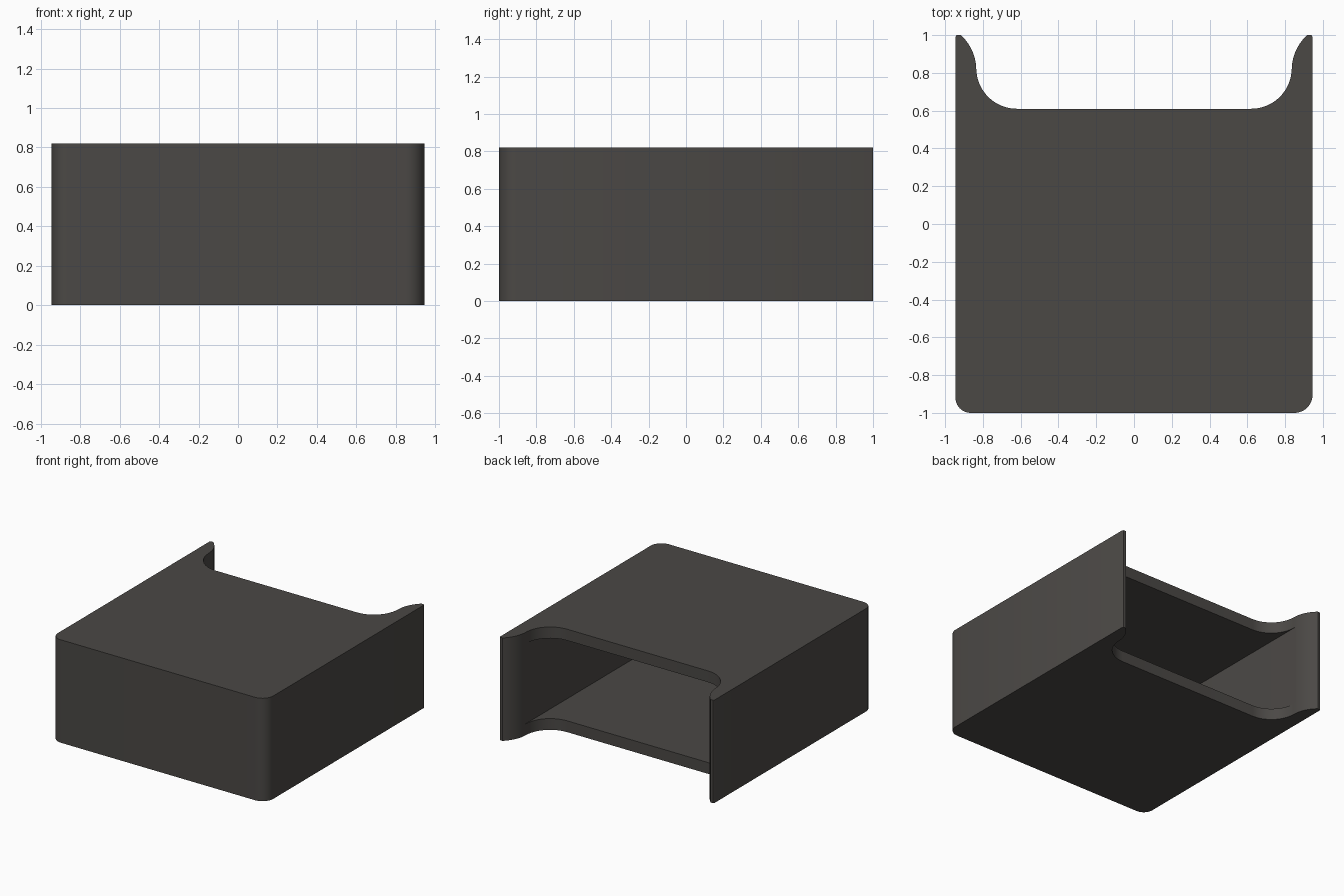
import bpy, bmesh
from math import cos, sin, radians

if "Cube" in bpy.data.objects:
    bpy.data.objects.remove(bpy.data.objects["Cube"])

W, H = 0.945, 0.82      # half width, height
WALL = 0.09


def arc(cx, cy, r, a0, a1, n=16):
    return [(cx + r * cos(radians(a0 + (a1 - a0) * i / n)),
             cy + r * sin(radians(a0 + (a1 - a0) * i / n))) for i in range(n + 1)]


def prism(name, pts, z0, z1):
    bm = bmesh.new()
    face = bm.faces.new([bm.verts.new((x, y, z0)) for x, y in pts])
    out = bmesh.ops.extrude_face_region(bm, geom=[face])
    for v in out["geom"]:
        if isinstance(v, bmesh.types.BMVert):
            v.co.z = z1
    bmesh.ops.recalc_face_normals(bm, faces=bm.faces)
    mesh = bpy.data.meshes.new(name)
    bm.to_mesh(mesh)
    bm.free()
    ob = bpy.data.objects.new(name, mesh)
    bpy.context.collection.objects.link(ob)
    return ob


# Half of the S-curved back edge, from the side tip to the straight middle
back = ([(W, 0.99), (W - 0.005, 1.0), (0.93, 1.0)]
        + arc(1.085, 0.815, 0.25, 132, 180)
        + arc(0.62, 0.825, 0.215, 0, -90)[1:])

# Full outline: rounded front corners, scooped back
outline = (arc(-W + 0.08, -0.92, 0.08, 180, 270, 10)
           + arc(W - 0.095, -0.905, 0.095, 270, 360, 10)
           + back + [(-x, y) for x, y in reversed(back)])
sleeve = prism("sleeve_body", outline, 0, H)

# Cavity open towards the back
c = 0.837
cutter = prism("cavity_cutter", [(-c, -1 + WALL), (c, -1 + WALL), (c, 1.2), (-c, 1.2)],
               WALL, H - WALL)
cutter.hide_render = True
mod = sleeve.modifiers.new("cavity", 'BOOLEAN')
mod.object = cutter
mod.operation = 'DIFFERENCE'
mod.solver = 'EXACT'
bpy.context.view_layer.objects.active = sleeve
sleeve.select_set(True)
bpy.ops.object.modifier_apply(modifier=mod.name)
bpy.data.objects.remove(cutter)
bpy.ops.object.shade_smooth_by_angle(angle=radians(30))

# Dark warm grey
mat = bpy.data.materials.new("dark_grey")
mat.diffuse_color = (0.07, 0.065, 0.06, 1)
mat.use_nodes = True
mat.node_tree.nodes["Principled BSDF"].inputs["Base Color"].default_value = mat.diffuse_color
sleeve.data.materials.append(mat)
